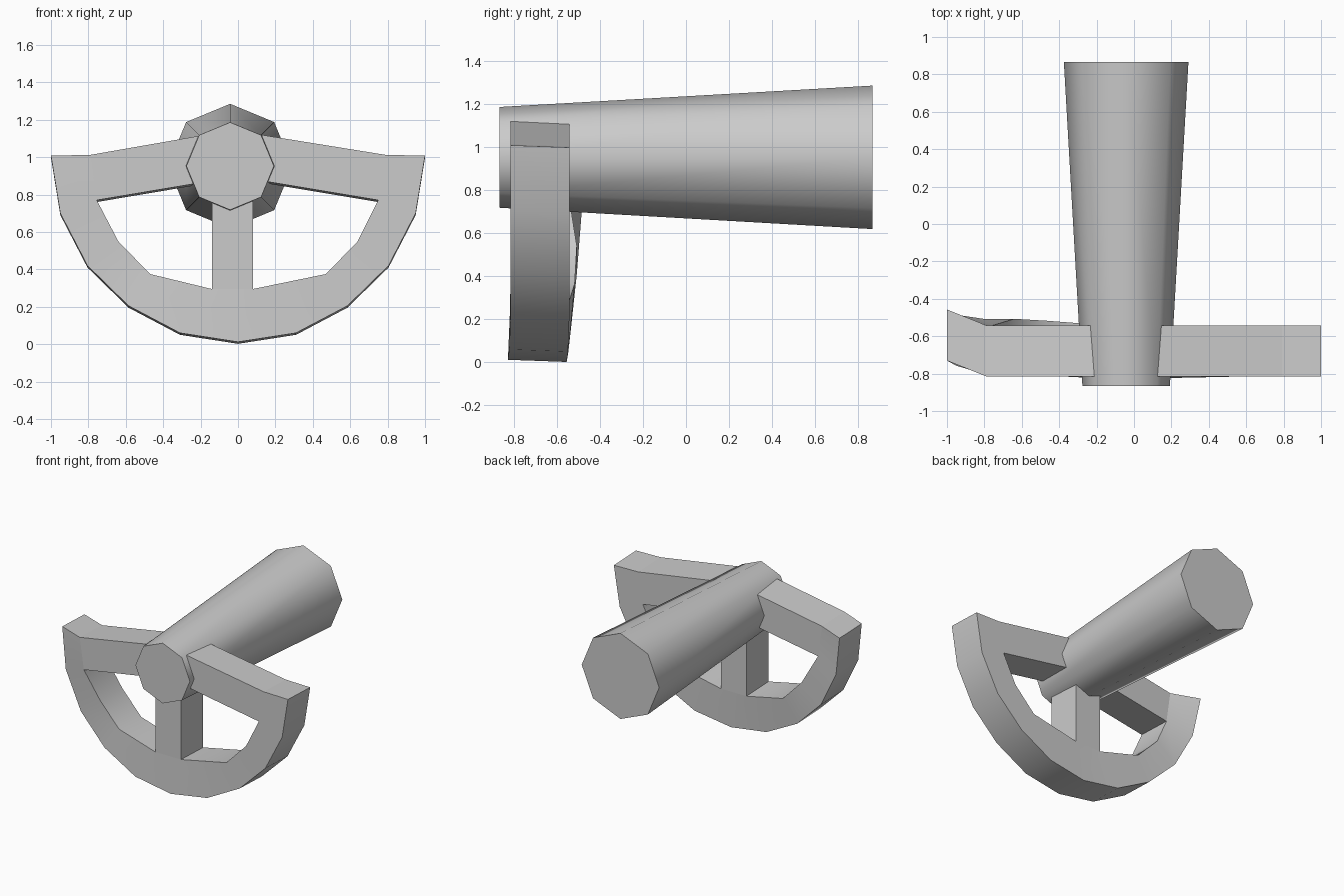
import bpy, bmesh, math

if "Cube" in bpy.data.objects:
    bpy.data.objects.remove(bpy.data.objects["Cube"])


def finish(name, bm, angle=None):
    bmesh.ops.recalc_face_normals(bm, faces=bm.faces)
    me = bpy.data.meshes.new(name)
    bm.to_mesh(me)
    bm.free()
    ob = bpy.data.objects.new(name, me)
    bpy.context.collection.objects.link(ob)
    if angle:
        bpy.ops.object.select_all(action='DESELECT')
        ob.select_set(True)
        bpy.context.view_layer.objects.active = ob
        bpy.ops.object.shade_smooth_by_angle(angle=math.radians(angle))
    return ob


def loft(name, rings, angle=None):
    """Skin a list of equal closed rings and cap both ends."""
    bm = bmesh.new()
    vs = [[bm.verts.new(p) for p in r] for r in rings]
    n = len(vs[0])
    for a, b in zip(vs, vs[1:]):
        for i in range(n):
            j = (i + 1) % n
            bm.faces.new((a[i], a[j], b[j], b[i]))
    bm.faces.new(vs[0])
    bm.faces.new(vs[-1])
    return finish(name, bm, angle)


FRONT, BACK, DROP = -0.815, -0.542, 0.01


# Tapered eight-sided steering column
def octagon(y, r):
    return [(-0.042 + r * math.cos(k * math.pi / 4), y,
             0.952 + r * math.sin(k * math.pi / 4)) for k in range(8)]


loft("steering_column", [octagon(-0.865, 0.234), octagon(0.865, 0.333)], 50)

# Half rim: (x, z, y shift) for the outer and inner edge; the left end bends back
outer = [(-1, 1.008, .085), (-.95, .7, .057), (-.805, .42, .035), (-.585, .205, .012),
         (-.31, .06, -.004), (0, .012, -.012), (.31, .06, -.006), (.585, .205, 0),
         (.805, .42, 0), (.95, .7, 0), (1, 1.008, 0)]
inner = [(-.79, 1.012, 0), (-.755, .77, 0), (-.64, .55, .035), (-.47, .375, .025),
         (-.14, .295, 0), (-.03, .295, 0), (.08, .295, 0), (.47, .375, 0),
         (.64, .55, 0), (.75, .77, 0), (.79, 1.012, 0)]
rings = []
for (ox, oz, od), (ix, iz, i_d) in zip(outer, inner):
    rings.append([(ox, FRONT + od, oz), (ix, FRONT + i_d, iz),
                  (ix, BACK + i_d, iz - DROP), (ox, BACK + od, oz - DROP)])
loft("wheel_rim", rings, 35)


# Spokes: four-cornered plates seen from the front
def spoke(name, corners):
    loft(name, [[(x, FRONT, z) for x, z in corners],
                [(x, BACK, z - DROP) for x, z in corners]])


spoke("left_spoke", [(-.79, 1.012), (-.2, 1.115), (-.22, .86), (-.755, .77)])
spoke("right_spoke", [(.79, 1.012), (.12, 1.12), (.15, .87), (.75, .77)])
spoke("lower_spoke", [(-.14, .295), (.08, .295), (.08, .77), (-.14, .77)])
